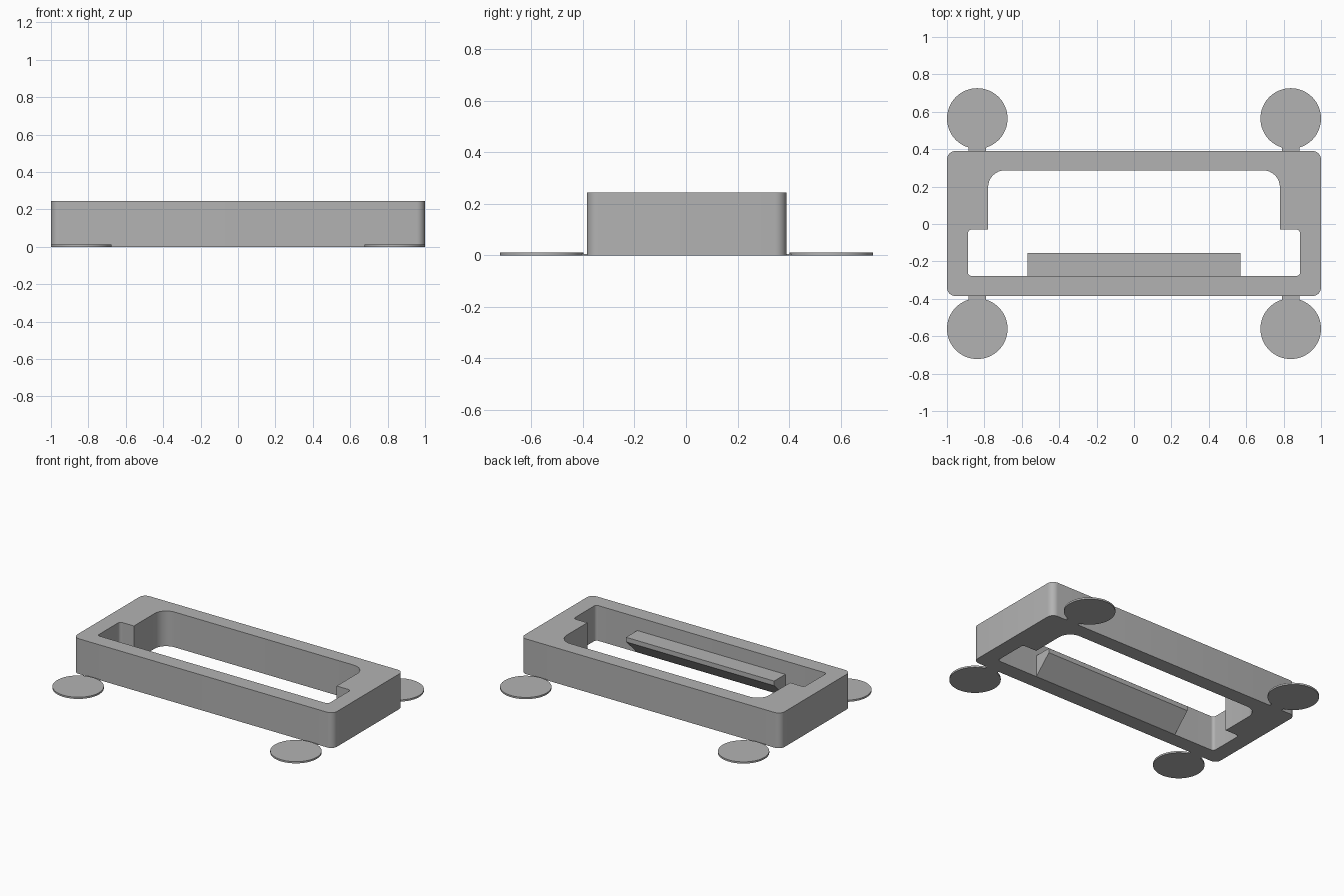
import bpy
import bmesh
from math import cos, sin, pi
from mathutils import Vector

cube = bpy.data.objects.get("Cube")
if cube:
    bpy.data.objects.remove(cube, do_unlink=True)

grey = bpy.data.materials.new("plain grey")
grey.use_nodes = True
grey.diffuse_color = (0.45, 0.45, 0.45, 1)
grey.node_tree.nodes["Principled BSDF"].inputs["Base Color"].default_value = grey.diffuse_color


def rounded(corners, steps=8):
    """Round each (x, y, radius) corner of a right-angled outline."""
    out = []
    for i, (x, y, r) in enumerate(corners):
        p = Vector((x, y))
        if r == 0:
            out.append(p)
            continue
        a = (Vector(corners[i - 1][:2]) - p).normalized() * r
        b = (Vector(corners[(i + 1) % len(corners)][:2]) - p).normalized() * r
        for k in range(steps + 1):
            t = k / steps * pi / 2
            out.append(p + a * (1 - sin(t)) + b * (1 - cos(t)))
    return out


def mirrored(half):
    """Complete a +x half outline with its mirror image."""
    return half + [(-x, y, r) for x, y, r in reversed(half)]


def finish(name, bm, smooth=True):
    bmesh.ops.recalc_face_normals(bm, faces=bm.faces)
    mesh = bpy.data.meshes.new(name)
    bm.to_mesh(mesh)
    bm.free()
    mesh.materials.append(grey)
    obj = bpy.data.objects.new(name, mesh)
    bpy.context.collection.objects.link(obj)
    if smooth:
        bpy.ops.object.select_all(action='DESELECT')
        obj.select_set(True)
        bpy.context.view_layer.objects.active = obj
        bpy.ops.object.shade_smooth_by_angle(angle=pi / 6)
    return obj


def extrude(bm, faces, direction):
    new = bmesh.ops.extrude_face_region(bm, geom=faces)
    verts = [g for g in new["geom"] if isinstance(g, bmesh.types.BMVert)]
    bmesh.ops.translate(bm, verts=verts, vec=direction)


# Frame: rounded outer outline with a stepped opening
outer = mirrored([(1, -0.385, 0.045), (1, 0.39, 0.045)])
opening = mirrored([(0.888, -0.278, 0.02), (0.888, -0.03, 0.02),
                    (0.78, -0.03, 0), (0.78, 0.287, 0.09)])
bm = bmesh.new()
edges = []
for outline in (outer, opening):
    ring = [bm.verts.new((p.x, p.y, 0)) for p in rounded(outline)]
    edges += [bm.edges.new((ring[i - 1], ring[i])) for i in range(len(ring))]
bmesh.ops.triangle_fill(bm, edges=edges, use_beauty=True, normal=(0, 0, 1))
extrude(bm, bm.faces[:], (0, 0, 0.245))
finish("frame", bm)

# Ledge: sloped bracket on the inner front wall
bm = bmesh.new()
section = [(-0.279, 0), (-0.155, 0.12), (-0.155, 0.152), (-0.279, 0.152)]
face = bm.faces.new([bm.verts.new((-0.57, y, z)) for y, z in section])
extrude(bm, [face], (1.14, 0, 0))
finish("inner_ledge", bm, smooth=False)

# Corner pads with thin connecting tabs
for side, sx in (("left", 1), ("right", -1)):
    for end, sy in (("front", -1), ("back", 1)):
        bm = bmesh.new()
        bmesh.ops.create_cone(bm, cap_ends=True, segments=64, radius1=0.162,
                              radius2=0.162, depth=0.012)
        bmesh.ops.translate(bm, verts=bm.verts, vec=(sx * 0.838, sy * 0.562 + 0.002, 0.006))
        finish(f"{end}_{side}_pad", bm)

        bm = bmesh.new()
        bmesh.ops.create_cube(bm, size=1)
        bmesh.ops.scale(bm, verts=bm.verts, vec=(0.096, 0.06, 0.005))
        bmesh.ops.translate(bm, verts=bm.verts, vec=(sx * 0.838, sy * 0.41, 0.0025))
        finish(f"{end}_{side}_tab", bm, smooth=False)
